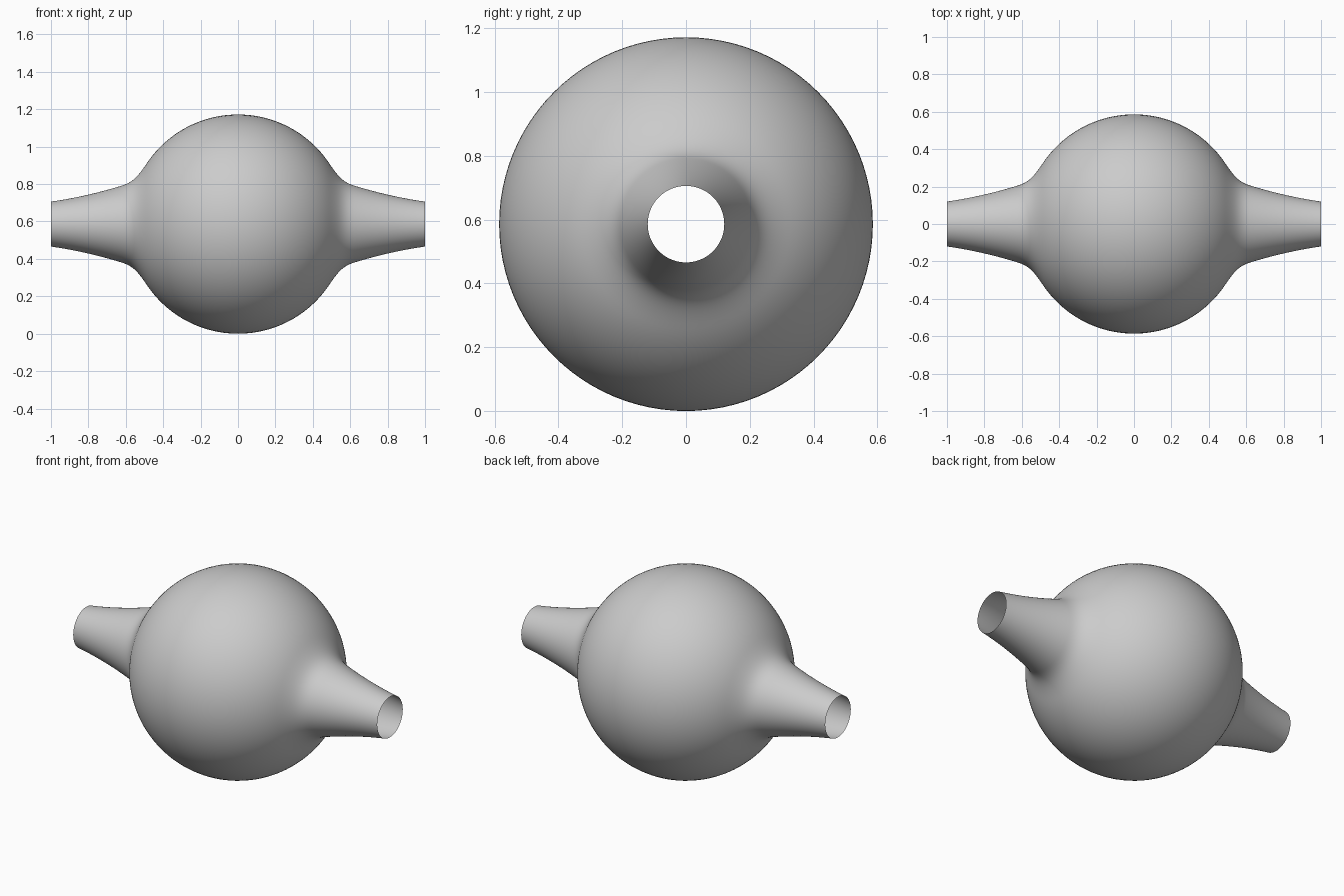
import bpy, bmesh
from math import sin, cos, tau, asin
from mathutils import Vector
from mathutils.geometry import interpolate_bezier

if "Cube" in bpy.data.objects:
    bpy.data.objects.remove(bpy.data.objects["Cube"])

R = 0.586      # bulb radius, also its centre height
SEG = 96       # sides around the x axis

# Half profile (x, radius): round bulb, then flared neck to the open end
a_end = asin(0.485 / R)
half = [(R * sin(a_end * i / 24), R * cos(a_end * i / 24)) for i in range(24)]
p0 = Vector((R * sin(a_end), R * cos(a_end), 0))
tangent = Vector((cos(a_end), -sin(a_end), 0))
neck_mid, mid_dir = Vector((0.62, 0.206, 0)), Vector((1, -0.31, 0))
neck_end = Vector((1.0, 0.12, 0))
for a, b, c, d in (
    (p0, p0 + tangent * 0.09, neck_mid - mid_dir * 0.06, neck_mid),
    (neck_mid, neck_mid + mid_dir * 0.11, neck_end - Vector((0.14, -0.02, 0)), neck_end),
):
    half += [(p.x, p.y) for p in interpolate_bezier(a, b, c, d, 14)[:-1]]
half.append((neck_end.x, neck_end.y))

# Mirror the profile and revolve it about the x axis
profile = [(-x, r) for x, r in reversed(half[1:])] + half
bm = bmesh.new()
rings = [[bm.verts.new((x, r * cos(tau * k / SEG), R + r * sin(tau * k / SEG)))
          for k in range(SEG)] for x, r in profile]
for r0, r1 in zip(rings, rings[1:]):
    for k in range(SEG):
        n = (k + 1) % SEG
        bm.faces.new((r0[k], r0[n], r1[n], r1[k])).smooth = True
bmesh.ops.recalc_face_normals(bm, faces=bm.faces)

# Make sure the open shell faces outwards
bm.normal_update()
top = max(bm.faces, key=lambda f: f.calc_center_median().z)
if top.normal.z < 0:
    bmesh.ops.reverse_faces(bm, faces=bm.faces)

mesh = bpy.data.meshes.new("bulb_with_necks")
bm.to_mesh(mesh)
bm.free()
bpy.context.collection.objects.link(bpy.data.objects.new("bulb_with_necks", mesh))
